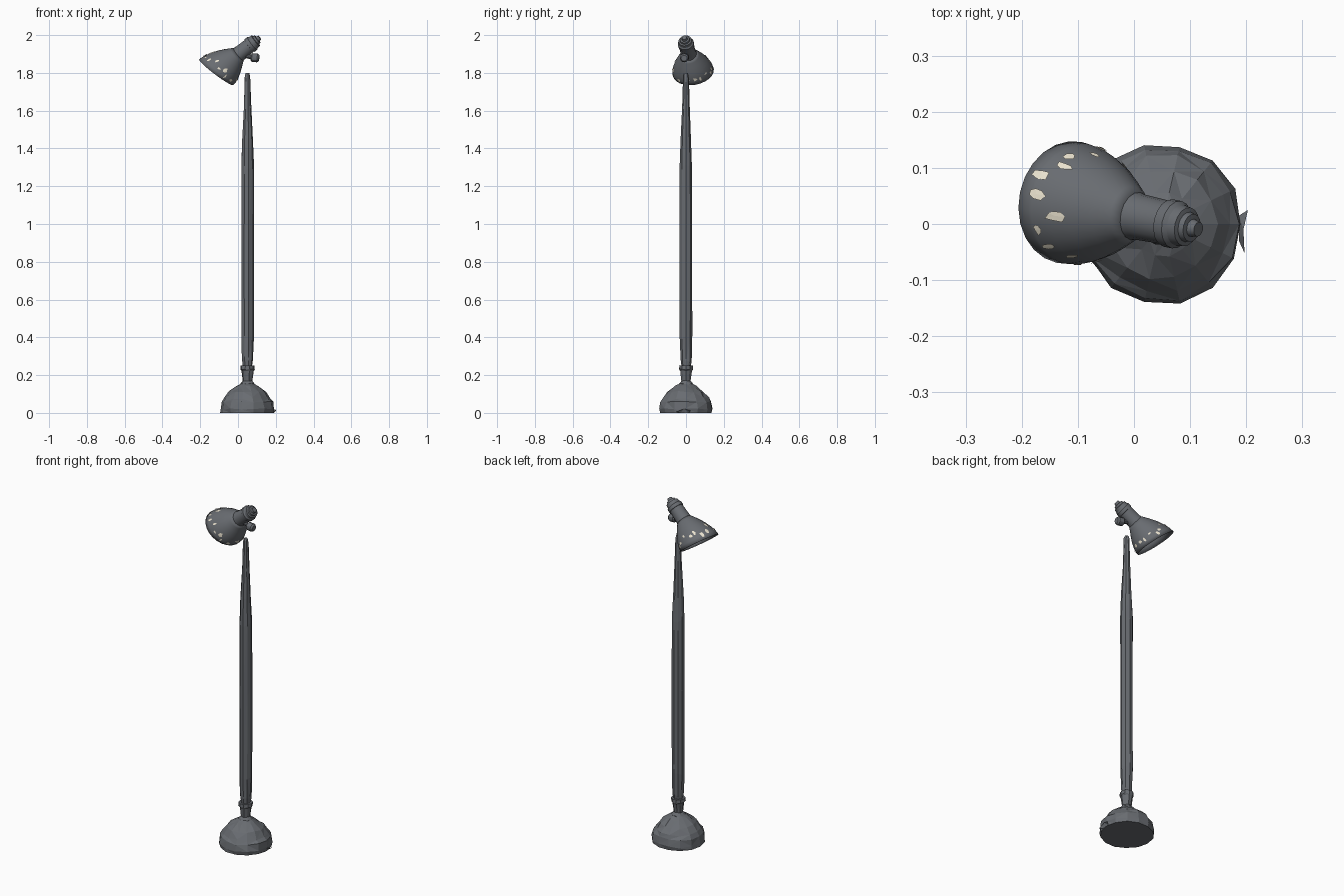
import bpy, bmesh, math, random
from mathutils import Vector

if "Cube" in bpy.data.objects:
    bpy.data.objects.remove(bpy.data.objects["Cube"])

random.seed(4)


def material(name, rgb):
    m = bpy.data.materials.new(name)
    m.diffuse_color = (*rgb, 1)
    m.use_nodes = True
    m.node_tree.nodes["Principled BSDF"].inputs["Base Color"].default_value = m.diffuse_color
    return m


METAL = material("dark_metal", (0.14, 0.15, 0.165))
CREAM = material("cream_undercoat", (0.82, 0.76, 0.62))


def frame(axis):
    a = Vector(axis).normalized()
    ref = Vector((0, 0, 1)) if abs(a.z) < 0.95 else Vector((1, 0, 0))
    u = (ref - a * ref.dot(a)).normalized()
    return a, u, a.cross(u)


def finish(name, bm, mat, smooth=None):
    bmesh.ops.recalc_face_normals(bm, faces=bm.faces)
    me = bpy.data.meshes.new(name)
    bm.to_mesh(me)
    bm.free()
    ob = bpy.data.objects.new(name, me)
    bpy.context.collection.objects.link(ob)
    me.materials.append(mat)
    if smooth:
        bpy.ops.object.select_all(action='DESELECT')
        ob.select_set(True)
        bpy.context.view_layer.objects.active = ob
        bpy.ops.object.shade_smooth_by_angle(angle=math.radians(smooth))
    return ob


def lathe(name, profile, sides, origin, axis, rough=0.0, slip=0.0, shear=0.0,
          caps=True, smooth=None):
    """Revolve (distance, radius) pairs; rough / slip make it hand-hewn."""
    a, u, v = frame(axis)
    bm = bmesh.new()
    rings = []
    last = len(profile) - 1
    for i, (t, r) in enumerate(profile):
        ring = []
        for k in range(sides):
            ang = 2 * math.pi * k / sides
            rr = r * (1 + random.uniform(-rough, rough))
            tt = t + (random.uniform(-slip, slip) if 0 < i < last else 0)
            if shear:
                tt -= shear * r * math.cos(ang) * (1 - t / profile[-1][0])
            p = Vector(origin) + a * tt + (u * math.cos(ang) + v * math.sin(ang)) * rr
            ring.append(bm.verts.new(p))
        rings.append(ring)
    for lo, hi in zip(rings, rings[1:]):
        for k in range(sides):
            n = (k + 1) % sides
            bm.faces.new((lo[k], lo[n], hi[n], hi[k]))
    if caps:
        bm.faces.new(rings[0])
        bm.faces.new(rings[-1])
    if rough:
        bmesh.ops.triangulate(bm, faces=[f for f in bm.faces if len(f.verts) == 4])
    return finish(name, bm, METAL, smooth)


UP = (0, 0, 1)
FOOT = (0.05, 0, 0)

# Rough domed base, collar and tapered pole
lathe("base", [(0, .142), (.02, .142), (.06, .137), (.078, .123), (.112, .098),
               (.14, .058), (.155, .035)], 14, FOOT, UP, .03, .005)
lathe("collar", [(.145, .036), (.155, .037), (.17, .025), (.222, .032), (.23, .038),
                 (.25, .037)], 10, FOOT, UP, .05, .002)
lathe("pole", [(.24, .024), (.28, .030), (.4, .033), (.9, .034), (1.3, .033),
               (1.45, .028), (1.62, .020), (1.78, .015), (1.8, .010)],
      9, FOOT, UP, .06, .012)

# Loose flake at the edge of the base
bm = bmesh.new()
p = [bm.verts.new(c) for c in ((.187, .015, 0), (.187, -.03, 0), (.197, -.052, .005),
                               (.195, -.01, .022), (.203, .025, .012))]
for f in ((0, 1, 3), (1, 2, 3), (0, 3, 4)):
    bm.faces.new([p[i] for i in f])
finish("base_flake", bm, METAL)

# Lamp head, running from the rim centre up to the end cap
RIM = Vector((-.113, .038, 1.806))
AXIS = (.231, -.048, .184)
SHEAR = .25
SHADE = [(-.003, .110), (.02, .108), (.05, .099), (.08, .086), (.11, .069),
         (.135, .053), (.15, .043)]
shade = lathe("shade", SHADE, 24, RIM, AXIS, shear=SHEAR, caps=False, smooth=30)
solid = shade.modifiers.new("wall", 'SOLIDIFY')
solid.thickness = .003
solid.offset = -1

lathe("lamp_socket", [(.145, .044), (.16, .041), (.225, .039), (.226, .043), (.245, .043),
                      (.252, .037), (.268, .035), (.27, .027), (.28, .025), (.281, .016),
                      (.295, .013)], 16, RIM, AXIS, smooth=30)

# Side knob on a short stem
lathe("knob_stem", [(0, .012), (.05, .012)], 10, (.025, 0, 1.895), (1, -.1, -.25))
lathe("knob", [(0, .017), (.006, .023), (.034, .023), (.043, .016)], 12,
      (.069, -.006, 1.882), (1, -.1, -.1), smooth=30)


# Chipped paint patches that follow the shade surface
def shade_point(t, ang, lift=.0025):
    a, u, v = frame(AXIS)
    t = min(max(t, SHADE[0][0]), SHADE[-1][0])
    for (t0, r0), (t1, r1) in zip(SHADE, SHADE[1:]):
        if t <= t1:
            r = r0 + (r1 - r0) * (t - t0) / (t1 - t0)
            break
    t2 = t - SHEAR * r * math.cos(ang) * (1 - t / SHADE[-1][0])
    return RIM + a * t2 + (u * math.cos(ang) + v * math.sin(ang)) * (r + lift)


bm = bmesh.new()
COUNT = 20
for i in range(COUNT):
    ang = 2 * math.pi * (i + random.uniform(-.25, .25)) / COUNT
    t = random.uniform(.015, .065)
    w, h = random.uniform(.005, .014), random.uniform(.006, .018)
    mid = bm.verts.new(shade_point(t, ang))
    edge = []
    for k in range(7):
        q = 2 * math.pi * k / 7
        s = random.uniform(.55, 1.15)
        edge.append(bm.verts.new(shade_point(t + h * s * math.cos(q),
                                             ang + w * s * math.sin(q) / .1)))
    for k in range(7):
        bm.faces.new((mid, edge[k], edge[(k + 1) % 7]))
finish("paint_chips", bm, CREAM)
